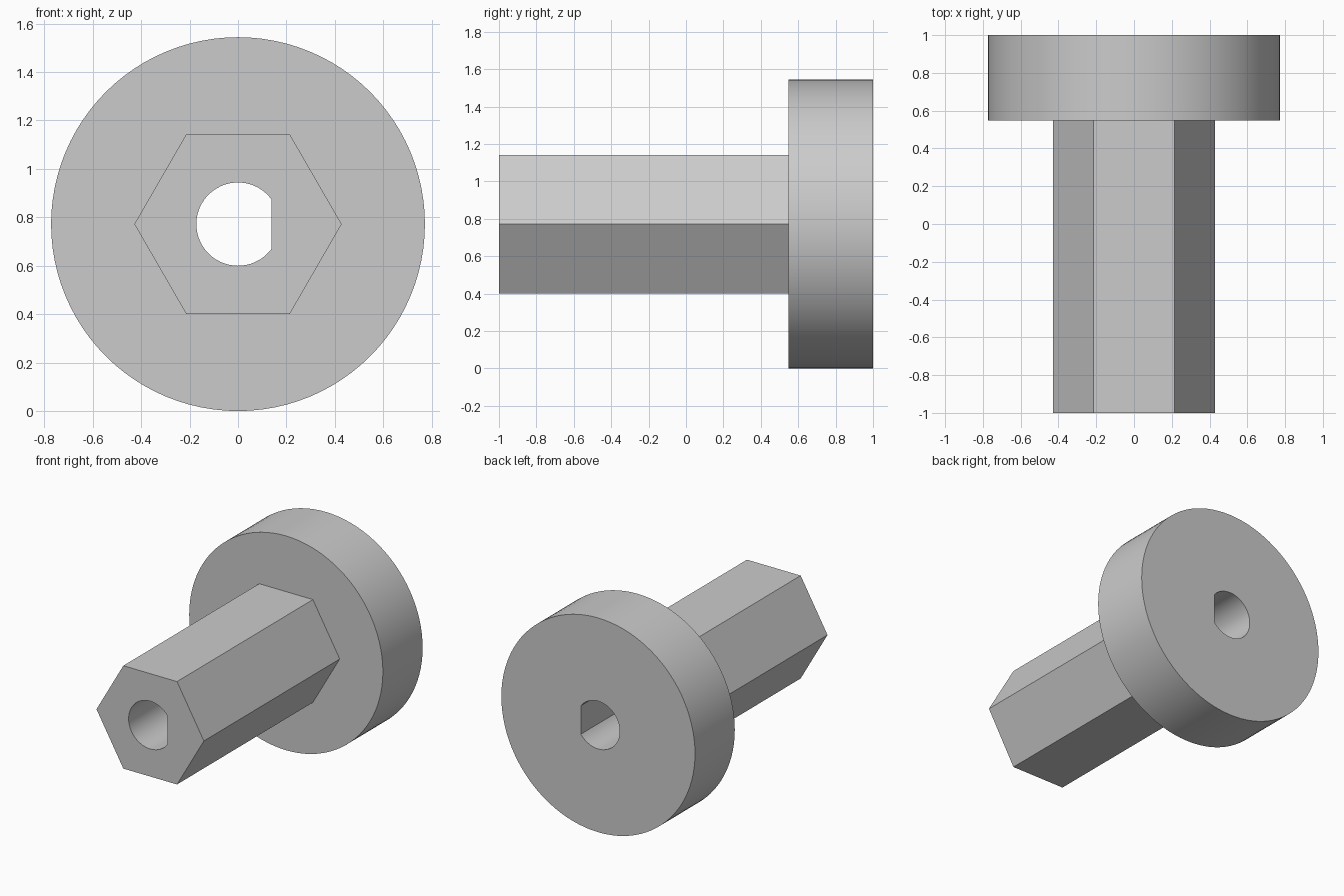
import bpy, bmesh
from math import sin, cos, acos, pi, radians

if "Cube" in bpy.data.objects:
    bpy.data.objects.remove(bpy.data.objects["Cube"])

FLANGE_R, HEX_R, BORE_R, BORE_FLAT = 0.772, 0.428, 0.172, 0.138
FRONT, STEP, BACK = -1.0, 0.547, 1.0
AXIS_Z = FLANGE_R

grey = bpy.data.materials.new("plain grey")
grey.use_nodes = True
colour = (0.6, 0.6, 0.6, 1)
grey.diffuse_color = colour
grey.node_tree.nodes["Principled BSDF"].inputs["Base Color"].default_value = colour

bm = bmesh.new()


def ring(radius, angles, y):
    """Closed loop of edges around the y axis."""
    verts = [bm.verts.new((radius * cos(a), y, AXIS_Z + radius * sin(a))) for a in angles]
    edges = [bm.edges.new((v, verts[i - 1])) for i, v in enumerate(verts)]
    return verts, edges


def wall(a, b):
    """Quads joining two matching loops."""
    va, vb = a[0], b[0]
    for i in range(len(va)):
        bm.faces.new((va[i - 1], va[i], vb[i], vb[i - 1]))


def cap(outer, inner):
    """Flat face between an outer loop and the loop inside it."""
    bmesh.ops.triangle_fill(bm, edges=outer[1] + inner[1], use_beauty=True)


# Outlines: round flange, hexagonal shaft, D-shaped bore flattened on +x
circle = [2 * pi * i / 96 for i in range(96)]
hexagon = [pi * i / 3 for i in range(6)]
start = acos(BORE_FLAT / BORE_R)
d_shape = [start + (2 * pi - 2 * start) * i / 48 for i in range(49)]

shaft_front, shaft_back = (ring(HEX_R, hexagon, y) for y in (FRONT, STEP))
flange_front, flange_back = (ring(FLANGE_R, circle, y) for y in (STEP, BACK))
bore_front, bore_back = (ring(BORE_R, d_shape, y) for y in (FRONT, BACK))

# Sides, then the three flat ring faces
wall(shaft_front, shaft_back)
wall(flange_front, flange_back)
wall(bore_front, bore_back)
cap(shaft_front, bore_front)
cap(flange_front, shaft_back)
cap(flange_back, bore_back)
bmesh.ops.recalc_face_normals(bm, faces=bm.faces[:])

mesh = bpy.data.meshes.new("flanged_hex_shaft")
bm.to_mesh(mesh)
bm.free()
mesh.materials.append(grey)
shaft = bpy.data.objects.new("flanged_hex_shaft", mesh)
bpy.context.collection.objects.link(shaft)

bpy.ops.object.select_all(action="DESELECT")
shaft.select_set(True)
bpy.context.view_layer.objects.active = shaft
bpy.ops.object.shade_smooth_by_angle(angle=radians(30))
